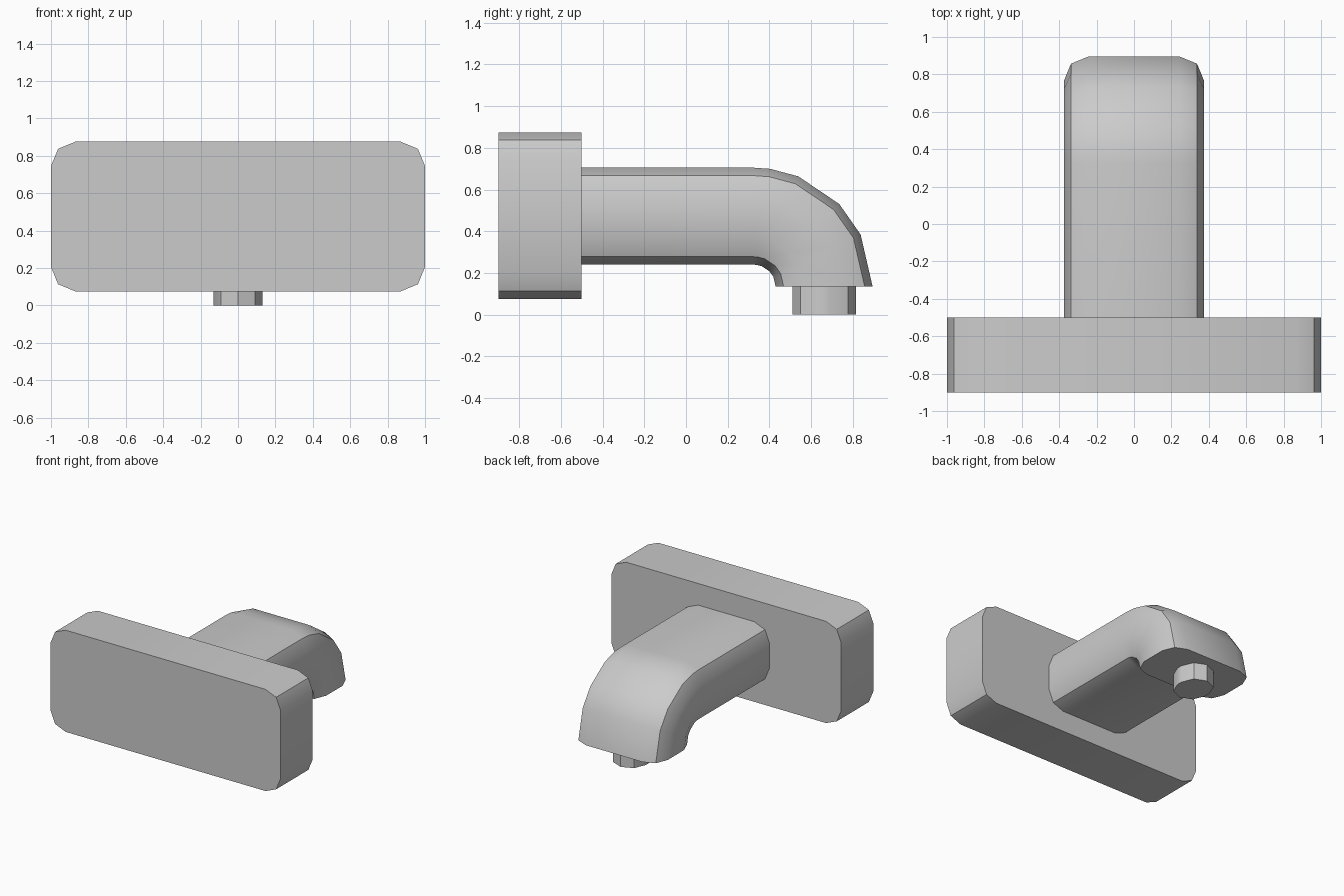
import bpy, bmesh
from math import sin, cos, radians
from mathutils import Vector

if "Cube" in bpy.data.objects:
    bpy.data.objects.remove(bpy.data.objects["Cube"])


def rounded_rect(w, h, r=0.13):
    """Rectangle outline with each corner rounded in two steps."""
    pts = []
    for i, (sx, sy) in enumerate([(1, 1), (-1, 1), (-1, -1), (1, -1)]):
        for step in range(3):
            a = radians(90 * i + 45 * step)
            p = (sx * (w / 2 - r) + r * cos(a), sy * (h / 2 - r) + r * sin(a))
            if not pts or (Vector(p) - Vector(pts[-1])).length > 1e-4:
                pts.append(p)
    if (Vector(pts[0]) - Vector(pts[-1])).length < 1e-4:
        pts.pop()
    return pts


def loft(name, outline, frames):
    """Skin an outline along (origin, up-direction) frames; x stays level."""
    bm = bmesh.new()
    rings = [[bm.verts.new(Vector(o) + Vector((u, 0, 0)) + Vector(up) * v)
              for u, v in outline] for o, up in frames]
    n = len(outline)
    for a, b in zip(rings, rings[1:]):
        for i in range(n):
            j = (i + 1) % n
            bm.faces.new((a[i], a[j], b[j], b[i]))
    bm.faces.new(rings[0])
    bm.faces.new(rings[-1])
    bmesh.ops.recalc_face_normals(bm, faces=bm.faces)
    mesh = bpy.data.meshes.new(name)
    bm.to_mesh(mesh)
    bm.free()
    obj = bpy.data.objects.new(name, mesh)
    bpy.context.collection.objects.link(obj)
    bpy.ops.object.select_all(action='DESELECT')
    obj.select_set(True)
    bpy.context.view_layer.objects.active = obj
    bpy.ops.object.shade_smooth_by_angle(angle=radians(30))
    return obj


# Wall plate
up = (0, 0, 1)
loft("wall_plate", rounded_rect(2.0, 0.8),
     [((0, -0.9, 0.475), up), ((0, -0.5, 0.475), up)])

# Spout: straight run, then a quarter bend downwards
frames = [((0, -0.51, 0.4725), up)]
bend_radius = 0.3375
for deg in (0, 8, 22, 46, 64, 90):
    d = Vector((0, sin(radians(deg)), cos(radians(deg))))
    frames.append((Vector((0, 0.325, 0.135)) + d * bend_radius, d))
loft("spout", rounded_rect(0.75, 0.465), frames)

# Outlet nozzle under the spout tip
fwd = (0, 1, 0)
loft("nozzle", rounded_rect(0.26, 0.305),
     [((0, 0.6625, 0.0), fwd), ((0, 0.6625, 0.15), fwd)])
